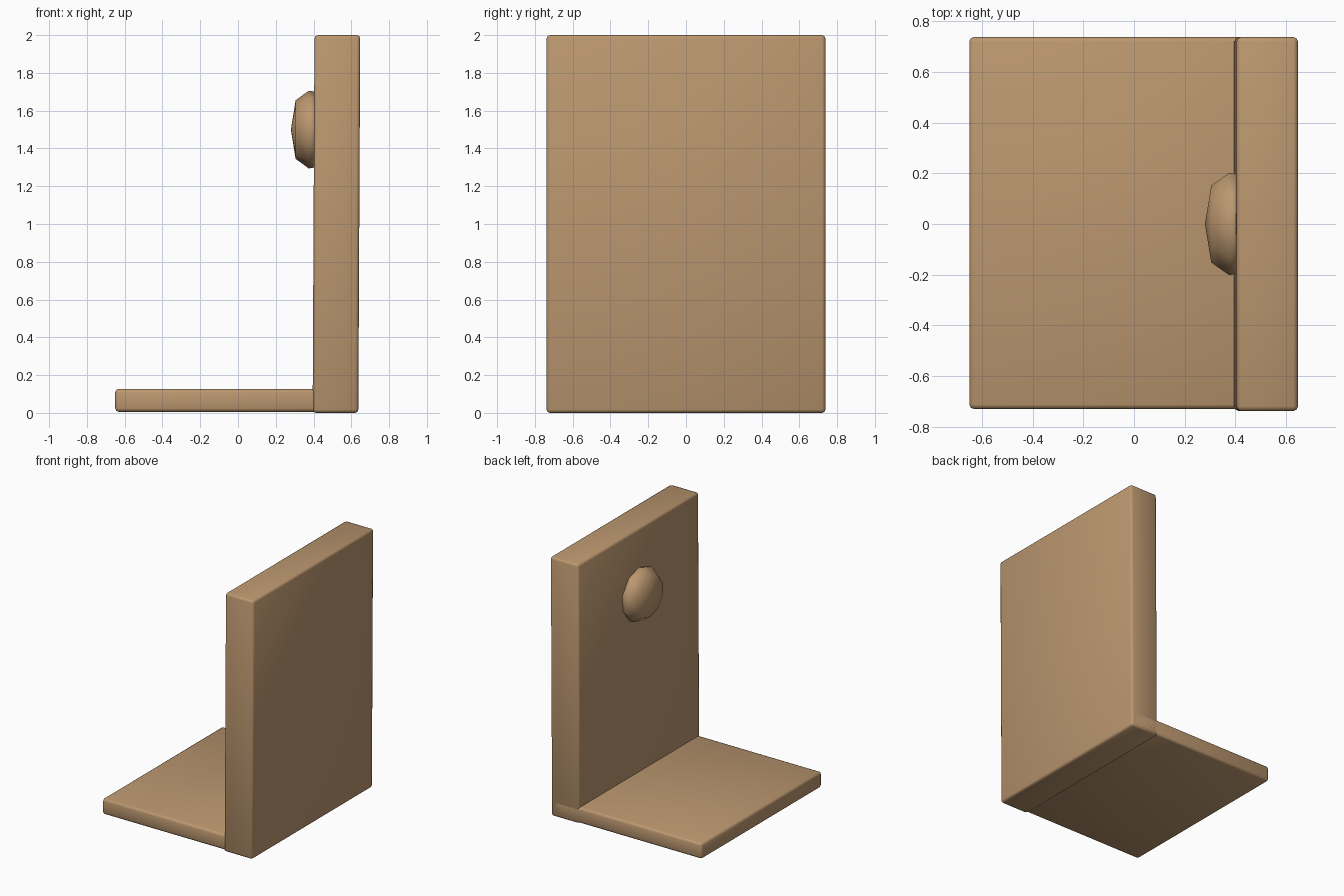
import bpy, bmesh, math
from mathutils import Matrix

if "Cube" in bpy.data.objects:
    bpy.data.objects.remove(bpy.data.objects["Cube"])

wood = bpy.data.materials.new("tan wood")
wood.diffuse_color = (0.50, 0.31, 0.16, 1)
wood.use_nodes = True
wood.node_tree.nodes["Principled BSDF"].inputs["Base Color"].default_value = wood.diffuse_color


def finish(name, bm):
    bmesh.ops.recalc_face_normals(bm, faces=bm.faces)
    for f in bm.faces:
        f.smooth = True
    me = bpy.data.meshes.new(name)
    bm.to_mesh(me)
    bm.free()
    me.materials.append(wood)
    ob = bpy.data.objects.new(name, me)
    bpy.context.collection.objects.link(ob)
    return ob


def board(name, lo, hi, lean=0.0):
    """Softly bevelled board; lean shifts its top along x."""
    bm = bmesh.new()
    bmesh.ops.create_cube(bm, size=1)
    for v in bm.verts:
        t = v.co.z + 0.5
        v.co = [lo[i] + (v.co[i] + 0.5) * (hi[i] - lo[i]) for i in range(3)]
        v.co.x += lean * t
    bmesh.ops.bevel(bm, geom=bm.edges[:], offset=0.018, segments=2,
                    profile=0.5, affect='EDGES')
    return finish(name, bm)


# Flat base and slightly leaning upright
board("base_board", (-0.65, -0.73, 0.006), (0.62, 0.738, 0.127))
board("upright_board", (0.395, -0.738, 0.0), (0.637, 0.738, 2.0), 0.01)

# Faceted round knob on the inner face of the upright
bm = bmesh.new()
SIDES = 10
rings = []
for x, r in ((0.42, 0.205), (0.375, 0.212), (0.305, 0.16)):
    rings.append([bm.verts.new((x, r * math.sin(a), 1.5 + r * 0.97 * math.cos(a)))
                  for a in (2 * math.pi * k / SIDES for k in range(SIDES))])
tip = bm.verts.new((0.28, 0, 1.5))
for k in range(SIDES):
    n = (k + 1) % SIDES
    for a, b in zip(rings, rings[1:]):
        bm.faces.new((a[k], a[n], b[n], b[k]))
    bm.faces.new((rings[-1][k], rings[-1][n], tip))
bm.faces.new(rings[0])
finish("knob", bm)
